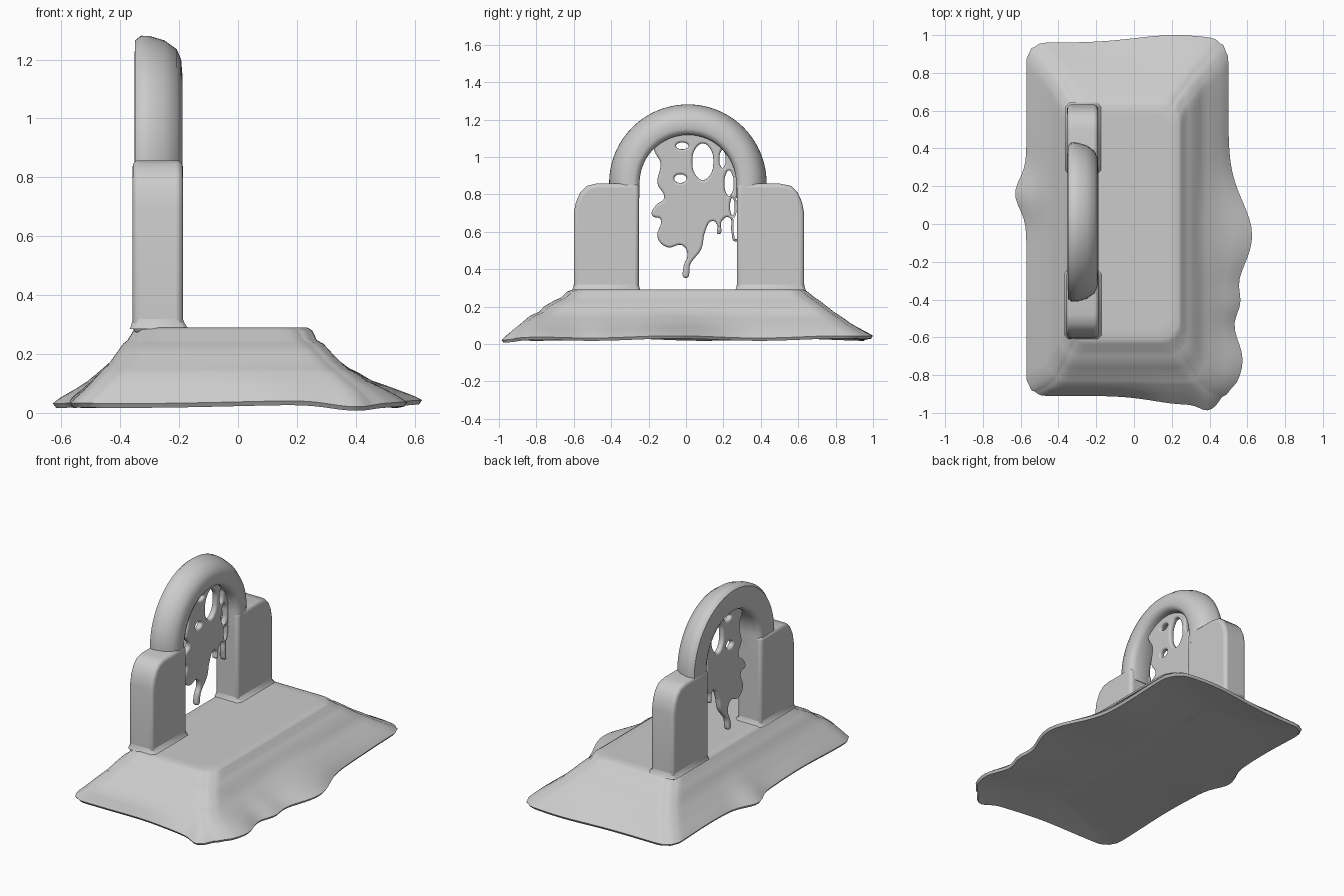
import bpy, bmesh, math
from mathutils import Vector

if "Cube" in bpy.data.objects:
    bpy.data.objects.remove(bpy.data.objects["Cube"], do_unlink=True)

stone = bpy.data.materials.new("pale grey stone")
stone.use_nodes = True
GREY = (0.6, 0.6, 0.6, 1)
stone.diffuse_color = GREY
stone.node_tree.nodes["Principled BSDF"].inputs["Base Color"].default_value = GREY


def select_only(obj):
    bpy.ops.object.select_all(action="DESELECT")
    obj.select_set(True)
    bpy.context.view_layer.objects.active = obj


def finish(obj, angle=45):
    select_only(obj)
    bpy.ops.object.shade_smooth_by_angle(angle=math.radians(angle))


def loft(name, rings):
    """Skin equal-length rings and cap both ends."""
    bm = bmesh.new()
    rows = [[bm.verts.new(p) for p in ring] for ring in rings]
    n = len(rows[0])
    for a, b in zip(rows, rows[1:]):
        for i in range(n):
            j = (i + 1) % n
            bm.faces.new((a[i], a[j], b[j], b[i]))
    bm.faces.new(rows[0])
    bm.faces.new(rows[-1])
    bmesh.ops.recalc_face_normals(bm, faces=bm.faces)
    mesh = bpy.data.meshes.new(name)
    bm.to_mesh(mesh)
    bm.free()
    mesh.materials.append(stone)
    obj = bpy.data.objects.new(name, mesh)
    bpy.context.collection.objects.link(obj)
    return obj


def bell(t, centre, width):
    return math.exp(-((t - centre) / width) ** 2)


# Base: stacked rectangles whose lowest edge spreads into a wavy skirt
def base_ring(z, left, right, front, back, spread):
    corners = [Vector(c) for c in ((left, front), (right, front), (right, back), (left, back))]
    n = 48
    ring = []
    for k, start in enumerate(corners):
        for i in range(n):
            x, y = start.lerp(corners[(k + 1) % 4], i / n)
            # -1..1 across the ring, so bulges fade away from their own side
            u = (2 * x - left - right) / (right - left)
            v = (2 * y - front - back) / (back - front)
            east = (0.125 * bell(y, -0.06, 0.25) + 0.075 * bell(y, -0.72, 0.16)
                    + 0.045 * bell(y, -0.42, 0.09))
            west = -0.06 * bell(y, 0.16, 0.11)
            north = 0.04 * bell(x, 0.22, 0.3)
            south = -0.045 * bell(x, 0.28, 0.24) - 0.04 * bell(x, 0.39, 0.06)
            dx = (east if u > 0 else west) * u ** 8 * spread
            dy = (north if v > 0 else south) * v ** 8 * spread
            # rounded corners
            near = min((Vector((x, y)) - c).length for c in corners)
            pull = 0.028 * bell(near, 0, 0.05)
            dx -= math.copysign(pull, u)
            dy -= math.copysign(pull, v)
            wave = 0.006 * math.sin(7 * y + 4 * x) - 0.027 * bell(x, 0.4, 0.12) * bell(y, -0.97, 0.15)
            ring.append((x + dx, y + dy, z + wave * spread))
    return ring


levels = [
    (0.290, -0.300, 0.190, -0.56, 0.58, 0),
    (0.290, -0.345, 0.235, -0.61, 0.63, 0),
    (0.280, -0.355, 0.252, -0.635, 0.65, 0),
    (0.247, -0.375, 0.268, -0.67, 0.69, 0),
    (0.235, -0.390, 0.290, -0.70, 0.71, 0),
    (0.200, -0.415, 0.322, -0.76, 0.755, 0),
    (0.172, -0.435, 0.350, -0.785, 0.79, 0),
    (0.150, -0.455, 0.367, -0.83, 0.82, 0.1),
    (0.135, -0.470, 0.392, -0.845, 0.84, 0.15),
    (0.110, -0.495, 0.420, -0.87, 0.87, 0.25),
    (0.085, -0.520, 0.455, -0.885, 0.90, 0.5),
    (0.055, -0.555, 0.485, -0.90, 0.94, 0.85),
    (0.038, -0.570, 0.500, -0.91, 0.96, 1),
    (0.023, -0.560, 0.490, -0.90, 0.95, 1),
    # shallow vault underneath
    (0.032, -0.500, 0.430, -0.84, 0.89, 0.6),
    (0.055, -0.010, 0.070, -0.70, 0.75, 0),
]
finish(loft("stepped_base", [base_ring(*lv) for lv in levels]), 50)

# Arch: rounded cross-section (radius, x) swept over the opening
CENTRE_Y, SPRING = 0.01, 0.86
section = [(0.29, -0.352), (0.27, -0.343), (0.258, -0.32), (0.258, -0.225),
           (0.268, -0.2), (0.29, -0.189), (0.34, -0.193), (0.375, -0.208),
           (0.405, -0.25), (0.42, -0.3), (0.421, -0.33), (0.405, -0.35)]


def arch_ring(angle, drop=0):
    c, s = math.cos(angle), math.sin(angle)
    return [(x, CENTRE_Y + r * c, SPRING - drop + r * s) for r, x in section]


steps = 48
path = [arch_ring(0, 0.08)]
path += [arch_ring(math.pi * i / steps) for i in range(steps + 1)]
path.append(arch_ring(math.pi, 0.08))
finish(loft("arch", path), 50)

# Side piers: round-shouldered blocks carrying the arch, flared at the foot
shoulder = [(0.262, 0.27), (0.61, 0.27), (0.61, 0.70), (0.598, 0.76), (0.575, 0.81),
            (0.54, 0.845), (0.49, 0.858), (0.262, 0.858)]
for side, name, outer, x0, x1 in ((1, "back_pier", 0.012, -0.354, -0.19),
                                  (-1, "front_pier", 0, -0.358, -0.187)):
    rings = [[(x, CENTRE_Y + side * (y + (outer if y > 0.5 else 0)), z) for y, z in shoulder]
             for x in (x0, x1)]
    pier = loft(name, rings)
    bevel = pier.modifiers.new("rounded edges", "BEVEL")
    bevel.width = 0.022
    bevel.segments = 4
    bevel.limit_method = "ANGLE"
    bevel.angle_limit = math.radians(50)
    finish(pier, 50)

    y0, y1 = sorted(CENTRE_Y + side * y for y in (0.262, 0.61 + outer))
    foot = []
    for grow, z in ((0.02, 0.285), (0.012, 0.294), (0.004, 0.308), (-0.004, 0.33)):
        a, b, c, d = x0 - grow * 0.5, x1 + grow, y0 - grow * 0.5, y1 + grow * 0.5
        r = 0.02
        foot.append([(a + r, c, z), (b - r, c, z), (b, c + r, z), (b, d - r, z),
                     (b - r, d, z), (a + r, d, z), (a, d - r, z), (a, c + r, z)])
    finish(loft(name + "_foot", foot), 50)

# Tattered web hanging in the opening: smooth outline with holes
outline = [(-0.18, 1.10), (-0.165, 1.03), (-0.135, 0.97), (-0.15, 0.86), (-0.115, 0.78),
           (-0.16, 0.74), (-0.18, 0.69), (-0.135, 0.67), (-0.15, 0.57), (-0.10, 0.52),
           (-0.02, 0.53), (0.01, 0.48), (-0.012, 0.41), (-0.003, 0.355), (0.022, 0.43),
           (0.08, 0.51), (0.10, 0.60), (0.14, 0.66), (0.168, 0.64), (0.175, 0.59),
           (0.19, 0.66), (0.23, 0.68), (0.245, 0.60), (0.265, 0.55), (0.30, 0.62),
           (0.30, 0.9), (0.22, 1.08), (0.02, 1.16)]
holes = [(-0.03, 0.885, 0.035, 0.025), (0.09, 0.975, 0.058, 0.1),
         (0.23, 0.86, 0.026, 0.07), (-0.02, 1.06, 0.035, 0.02),
         (0.195, 0.99, 0.018, 0.05), (0.248, 0.735, 0.014, 0.05)]
curve = bpy.data.curves.new("tattered_web", "CURVE")
curve.dimensions = "2D"
curve.fill_mode = "BOTH"
curve.resolution_u = 6
curve.extrude = 0.006
curve.bevel_depth = 0.012
curve.bevel_resolution = 2
curve.offset = -0.01


def add_loop(points):
    spline = curve.splines.new("BEZIER")
    spline.bezier_points.add(len(points) - 1)
    spline.use_cyclic_u = True
    for bp, (u, v) in zip(spline.bezier_points, points):
        bp.co = (u, v, 0)
        bp.handle_left_type = bp.handle_right_type = "AUTO"


add_loop(outline)
for u, v, ru, rv in holes:
    add_loop([(u + ru * math.cos(k * math.pi / 4), v + rv * math.sin(k * math.pi / 4))
              for k in range(8)])
curve.materials.append(stone)
web = bpy.data.objects.new("tattered_web", curve)
bpy.context.collection.objects.link(web)
web.rotation_euler = (math.pi / 2 + 0.04, 0, math.pi / 2)
web.location.x = -0.31
select_only(web)
bpy.ops.object.convert(target="MESH")
finish(bpy.context.object, 60)
